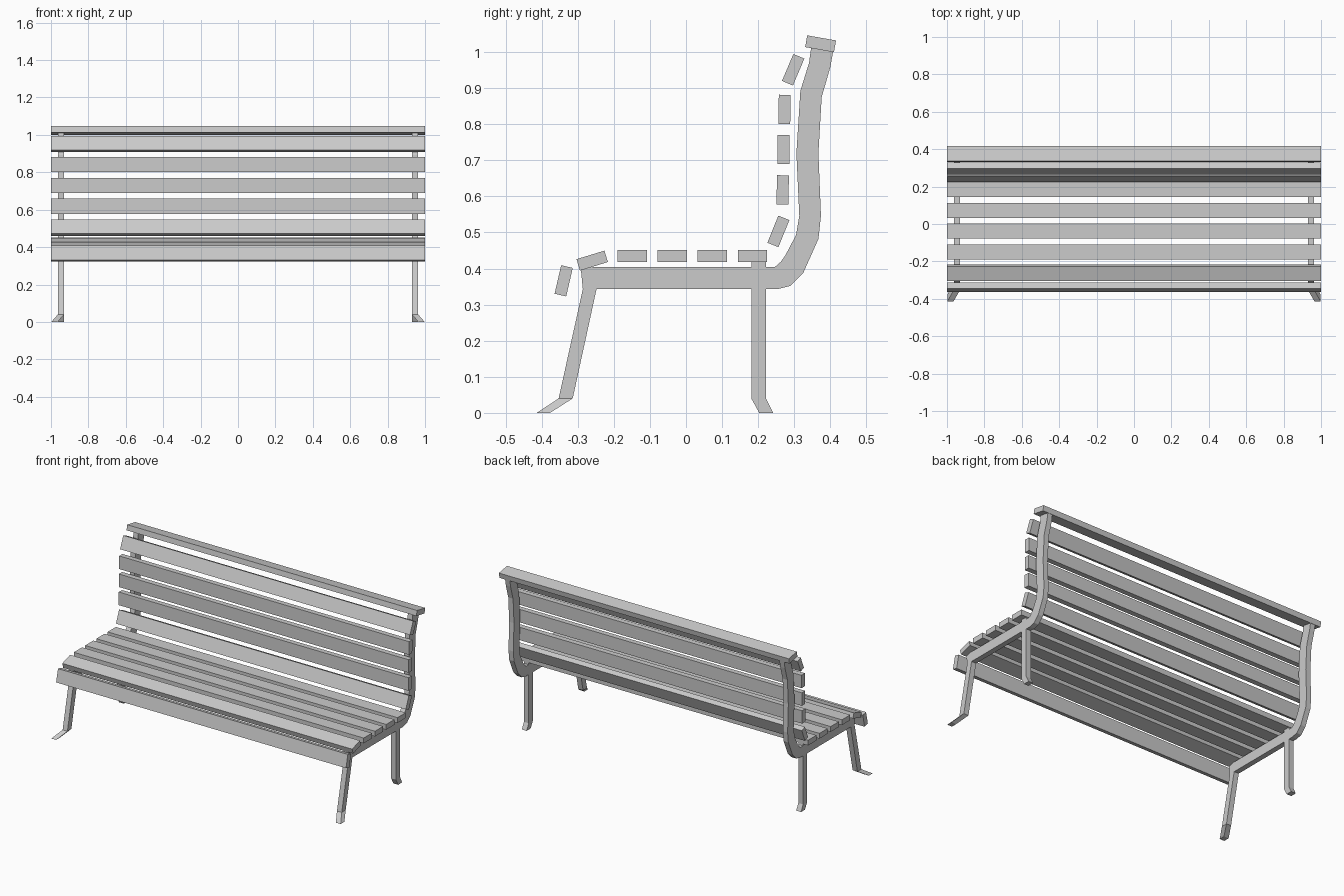
import bpy, bmesh
from math import radians, cos, sin

if "Cube" in bpy.data.objects:
    bpy.data.objects.remove(bpy.data.objects["Cube"])


def finish(name, bm, mirror=False):
    bmesh.ops.recalc_face_normals(bm, faces=bm.faces)
    me = bpy.data.meshes.new(name)
    bm.to_mesh(me)
    bm.free()
    ob = bpy.data.objects.new(name, me)
    bpy.context.collection.objects.link(ob)
    if mirror:
        ob.modifiers.new("Mirror", 'MIRROR').use_axis[0] = True
    return ob


def loft(name, sections, mirror=True):
    """Skin a run of equal-sized point loops and cap both ends."""
    bm = bmesh.new()
    rings = [[bm.verts.new(p) for p in s] for s in sections]
    n = len(rings[0])
    for a, b in zip(rings, rings[1:]):
        for i in range(n):
            j = (i + 1) % n
            bm.faces.new((a[i], a[j], b[j], b[i]))
    bm.faces.new(rings[0])
    bm.faces.new(rings[-1])
    return finish(name, bm, mirror)


def bar(y0, z0, y1, z1, x0=0.93, x1=0.963):
    """Cross-section across the frame between two side-view points."""
    return [(x0, y0, z0), (x1, y0, z0), (x1, y1, z1), (x0, y1, z1)]


def slat(name, y, z, angle, width=0.081, thick=0.033):
    c, s = cos(radians(angle)), sin(radians(angle))
    corners = [(u * width / 2, v * thick / 2)
               for u, v in ((-1, -1), (1, -1), (1, 1), (-1, 1))]
    yz = [(y + u * c - v * s, z + u * s + v * c) for u, v in corners]
    loft(name, [[(x, *p) for p in yz] for x in (-1, 1)], mirror=False)


# Wooden slats: front apron, seat, backrest, top rail
slat("front_apron_slat", -0.339, 0.366, 77)
slat("seat_front_slat", -0.260, 0.422, 17)
for i in range(4):
    slat(f"seat_slat_{i + 1}", -0.149 + 0.111 * i, 0.435, 0)
back = [(0.256, 0.503, 68), (0.268, 0.618, 89), (0.270, 0.730, 90),
        (0.273, 0.841, 89), (0.297, 0.951, 67)]
for i, (y, z, a) in enumerate(back):
    slat(f"back_slat_{i + 1}", y, z, a)
slat("top_rail", 0.373, 1.023, -10)

# Side frames: seat bearer sweeping up into the back post (lower, upper edge)
loft("seat_and_back_frame", [
    bar(-0.286, 0.343, -0.292, 0.405),
    bar(0.222, 0.343, 0.222, 0.405),
    bar(0.253, 0.343, 0.247, 0.405),
    bar(0.289, 0.352, 0.262, 0.418),
    bar(0.325, 0.388, 0.275, 0.436),
    bar(0.367, 0.482, 0.305, 0.493),
    bar(0.374, 0.546, 0.314, 0.546),
    bar(0.367, 0.720, 0.306, 0.720),
    bar(0.376, 0.875, 0.317, 0.893),
    bar(0.400, 0.958, 0.341, 0.970),
    bar(0.408, 1.003, 0.347, 1.014),
])

# Front legs with outward-splayed feet
loft("front_leg", [
    bar(-0.286, 0.343, -0.248, 0.343),
    bar(-0.353, 0.040, -0.314, 0.040),
    bar(-0.414, 0.0, -0.377, 0.0, 0.965, 0.998),
])

# Rear legs with kicked-back feet
loft("rear_leg", [
    bar(0.181, 0.418, 0.222, 0.418),
    bar(0.181, 0.040, 0.222, 0.040),
    bar(0.203, 0.0, 0.242, 0.0),
])
